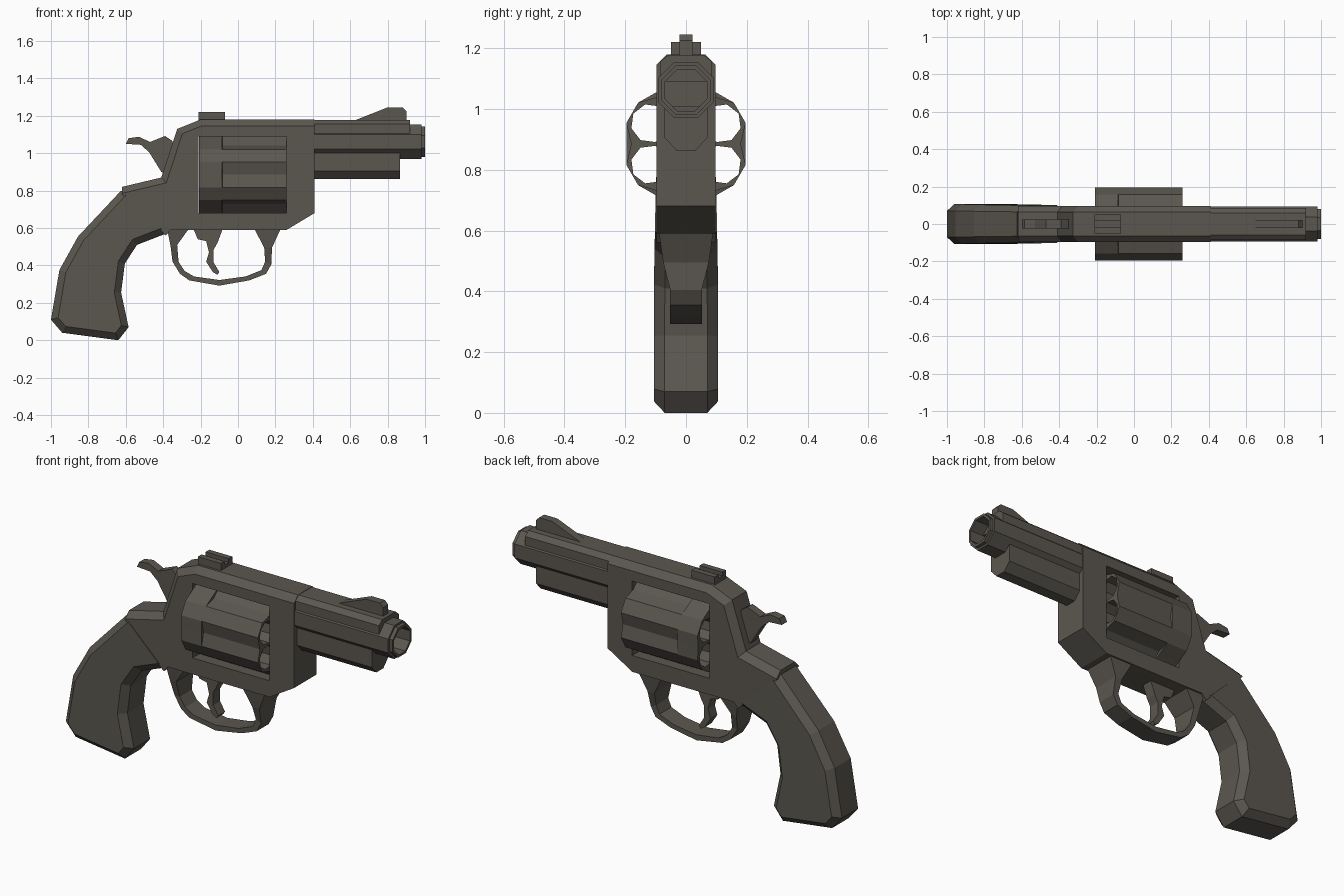
import bpy, bmesh
from math import cos, sin, radians

if "Cube" in bpy.data.objects:
    bpy.data.objects.remove(bpy.data.objects["Cube"], do_unlink=True)

COLOR = (0.105, 0.095, 0.08, 1)
metal = bpy.data.materials.new("dark warm grey")
metal.use_nodes = True
metal.diffuse_color = COLOR
bsdf = metal.node_tree.nodes["Principled BSDF"]
bsdf.inputs["Base Color"].default_value = COLOR
bsdf.inputs["Roughness"].default_value = 0.7


def loft(name, rings, bevel=0, rule=None):
    """Skin equal-sized rings of points, cap the ends, bevel edges picked by rule."""
    bm = bmesh.new()
    rows = [[bm.verts.new(p) for p in ring] for ring in rings]
    n = len(rows[0])
    for a, b in zip(rows, rows[1:]):
        for i in range(n):
            j = (i + 1) % n
            bm.faces.new((a[i], a[j], b[j], b[i]))
    bm.faces.new(rows[0])
    bm.faces.new(rows[-1])
    bmesh.ops.recalc_face_normals(bm, faces=bm.faces)
    if bevel:
        rim = [e for e in bm.edges
               if e.verts[0].co.y * e.verts[1].co.y > 0 and rule(e)]
        bmesh.ops.bevel(bm, geom=rim, offset=bevel, segments=1,
                        affect='EDGES', clamp_overlap=True)
    mesh = bpy.data.meshes.new(name)
    bm.to_mesh(mesh)
    bm.free()
    mesh.materials.append(metal)
    ob = bpy.data.objects.new(name, mesh)
    bpy.context.scene.collection.objects.link(ob)
    return ob


def plate(name, profile, half, bevel=0, rule=None):
    """Side profile in x and z, thickened evenly about y = 0."""
    return loft(name, [[(x, s * half, z) for x, z in profile] for s in (-1, 1)],
                bevel, rule)


def bar(name, section, x0, x1):
    """Cross-section in y and z, run along x."""
    return loft(name, [[(x, y, z) for y, z in section] for x in (x0, x1)])


def box_section(y0, y1, z0, z1):
    return [(y0, z0), (y1, z0), (y1, z1), (y0, z1)]


def polygon(cy, cz, r, sides=8, turn=22.5):
    angles = [radians(turn + 360 * i / sides) for i in range(sides)]
    return [(cy + r * cos(a), cz + r * sin(a)) for a in angles]


def cut(ob, cutters):
    for c in cutters:
        c.hide_render = True
        mod = ob.modifiers.new("cut", 'BOOLEAN')
        mod.operation, mod.solver, mod.object = 'DIFFERENCE', 'EXACT', c
    deps = bpy.context.evaluated_depsgraph_get()
    mesh = bpy.data.meshes.new_from_object(ob.evaluated_get(deps))
    ob.modifiers.clear()
    ob.data = mesh
    for c in cutters:
        bpy.data.objects.remove(c, do_unlink=True)


# Frame, chamfered along its top and back, with an open window
def top_and_back(e):
    a, b = (v.co for v in e.verts)
    return min(a.z, b.z) > 0.81


frame = plate("frame", [
    (0.41, 1.18), (-0.2, 1.18), (-0.325, 1.13), (-0.41, 0.87), (-0.62, 0.82),
    (-0.62, 0.78), (-0.385, 0.56), (-0.36, 0.59), (0.26, 0.59), (0.41, 0.68)],
    0.097, 0.034, top_and_back)
cut(frame, [bar("window_cutter", box_section(-0.3, 0.3, 0.68, 1.09), -0.21, 0.26)])

# Grip, chamfered all round except at the seam with the frame
grip = plate("grip", [
    (-0.625, 0.8), (-0.855, 0.555), (-0.955, 0.375), (-1, 0.11), (-0.94, 0.04),
    (-0.64, 0), (-0.585, 0.07), (-0.625, 0.255), (-0.605, 0.41), (-0.54, 0.51),
    (-0.385, 0.57)], 0.106, 0.036,
    lambda e: abs(e.verts[0].co.x + e.verts[1].co.x + 1.01) > 0.01
    or e.verts[0].co.z + e.verts[1].co.z < 1.3)
for v in grip.data.vertices:
    v.co.y *= 1 - 0.07 * min(1, max(0, (v.co.z - 0.4) / 0.4))

# Rotating cylinder: plain rear band, fluted front, six through chambers
CZ = 0.885


def cylinder_ring(x, depth):
    ring = []
    for k in range(6):
        mid = 0.196 - depth
        for r, a in ((mid, 0), (0.208, 19.3), (0.208, 40.7)):
            t = radians(60 * k + a)
            ring.append((x, r * cos(t), CZ + r * sin(t)))
    return ring


cylinder = loft("cylinder", [cylinder_ring(-0.209, 0), cylinder_ring(-0.085, 0),
                             cylinder_ring(-0.084, 0.016), cylinder_ring(0.259, 0.016)])
chambers = []
for k in range(6):
    t = radians(30 + 60 * k)
    section = polygon(0.136 * cos(t), CZ + 0.136 * sin(t), 0.064, 8, 30 + 60 * k)
    chambers.append(bar("chamber_cutter", section, -0.4, 0.4))
cut(cylinder, chambers)

# Octagonal barrel with stepped muzzle and hollow bore
profile = [(0.4, 0.1), (0.98, 0.1), (0.98, 0.088), (1, 0.088), (1, 0.074), (0.8, 0.074)]
loft("barrel", [[(x, y, z) for y, z in polygon(0, 1.062, r)] for x, r in profile])

# Rib above the barrel and lug below it
bar("barrel_rib", [(-0.086, 1.09), (0.086, 1.09), (0.086, 1.155), (0.058, 1.178),
                   (-0.058, 1.178), (-0.086, 1.155)], 0.4, 0.92)
bar("barrel_lug", [(-0.07, 1.01), (-0.07, 0.905), (-0.03, 0.862),
                   (0.03, 0.862), (0.07, 0.905), (0.07, 1.01)], 0.4, 0.865)

# Sights
plate("front_sight", [(0.61, 1.17), (0.8, 1.245), (0.88, 1.245), (0.9, 1.225),
                      (0.9, 1.17)], 0.022)
bar("rear_sight_base", box_section(-0.05, 0.05, 1.17, 1.2), -0.21, -0.07)
for side, name in ((-1, "rear_sight_right"), (1, "rear_sight_left")):
    bar(name, box_section(side * 0.018, side * 0.05, 1.19, 1.22), -0.21, -0.07)

# Hammer with thumb spur
plate("hammer", [(-0.6, 1.05), (-0.585, 1.08), (-0.53, 1.088), (-0.47, 1.06),
                 (-0.39, 1.092), (-0.35, 1.065), (-0.36, 0.88), (-0.41, 0.9),
                 (-0.475, 1.005), (-0.52, 1.045)], 0.023)

# Trigger
plate("trigger", [(-0.24, 0.6), (-0.215, 0.54), (-0.17, 0.53), (-0.155, 0.47),
                  (-0.17, 0.42), (-0.135, 0.365), (-0.11, 0.35), (-0.1, 0.365),
                  (-0.13, 0.415), (-0.13, 0.485), (-0.11, 0.52), (-0.08, 0.6)], 0.03)

# Trigger guard: outer x z, inner x z, half width
guard = [
    (-0.38, 0.6, -0.26, 0.6, 0.09), (-0.36, 0.5, -0.325, 0.51, 0.075),
    (-0.35, 0.42, -0.318, 0.42, 0.052), (-0.31, 0.355, -0.285, 0.37, 0.052),
    (-0.26, 0.32, -0.235, 0.341, 0.052), (-0.1, 0.292, -0.1, 0.322, 0.052),
    (0.06, 0.32, 0.04, 0.341, 0.052), (0.15, 0.355, 0.125, 0.375, 0.052),
    (0.178, 0.405, 0.145, 0.42, 0.052), (0.182, 0.495, 0.14, 0.495, 0.075),
    (0.23, 0.6, 0.085, 0.6, 0.09)]
loft("trigger_guard", [[(ox, -w, oz), (ox, w, oz), (ix, w, iz), (ix, -w, iz)]
                       for ox, oz, ix, iz, w in guard])
